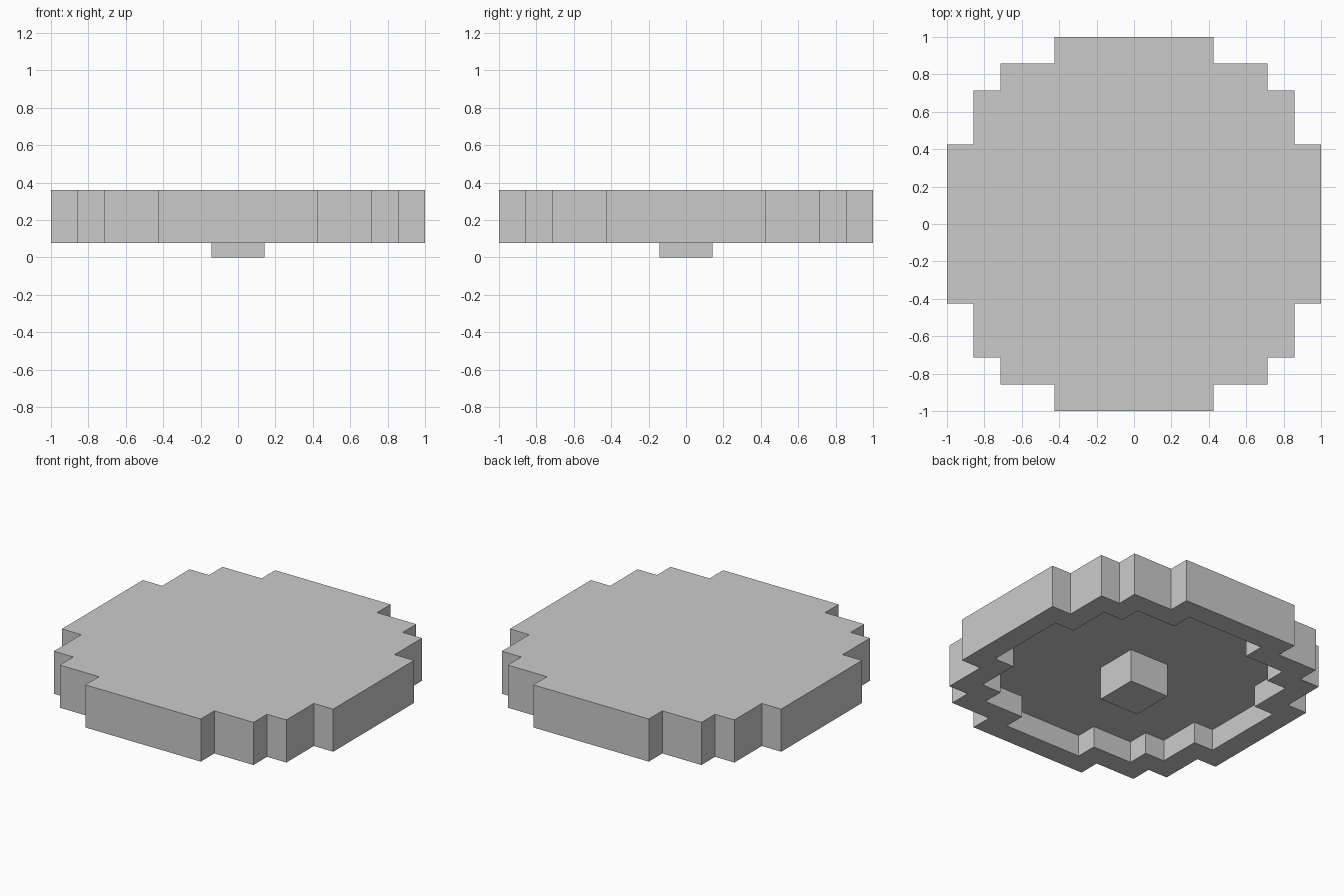
import bpy, bmesh

if "Cube" in bpy.data.objects:
    bpy.data.objects.remove(bpy.data.objects["Cube"])

U = 1 / 7                                  # grid step
TOP, CEILING, RIM = 0.361, 0.219, 0.077    # heights


def make_object(name, bm):
    bmesh.ops.recalc_face_normals(bm, faces=bm.faces)
    mesh = bpy.data.meshes.new(name)
    bm.to_mesh(mesh)
    bm.free()
    obj = bpy.data.objects.new(name, mesh)
    bpy.context.collection.objects.link(obj)
    return obj


def stepped_outline(inset):
    """Stepped round outline: one quarter, turned four times."""
    a, b, c, d = [(n - inset) * U for n in (2.98, 5, 6, 7)]
    quarter = [(d, a), (c, a), (c, b), (b, b), (b, c), (a, c), (a, d)]
    quarter = [(d, a), (c, a), (c, b), (b, b), (b, c), (a, c), (a, d)]
    points = []
    for _ in range(4):
        points += quarter
        quarter = [(-y, x) for x, y in quarter]
    return points


# Lid: solid top with a raised rim around a recessed underside
bm = bmesh.new()
levels = [(0, TOP), (0, RIM), (1, RIM), (1, CEILING)]
rings = [[bm.verts.new((x, y, z)) for x, y in stepped_outline(inset)]
         for inset, z in levels]
for lower, upper in zip(rings, rings[1:]):
    n = len(lower)
    for i in range(n):
        j = (i + 1) % n
        bm.faces.new((lower[i], lower[j], upper[j], upper[i]))
bm.faces.new(rings[0])
bm.faces.new(rings[-1])
make_object("stepped_lid", bm)

# Square foot under the centre, reaching up to the recess
bm = bmesh.new()
bmesh.ops.create_cube(bm, size=1)
bmesh.ops.scale(bm, vec=(2 * U, 2 * U, CEILING), verts=bm.verts)
bmesh.ops.translate(bm, vec=(0, 0, CEILING / 2), verts=bm.verts)
make_object("centre_foot", bm)
